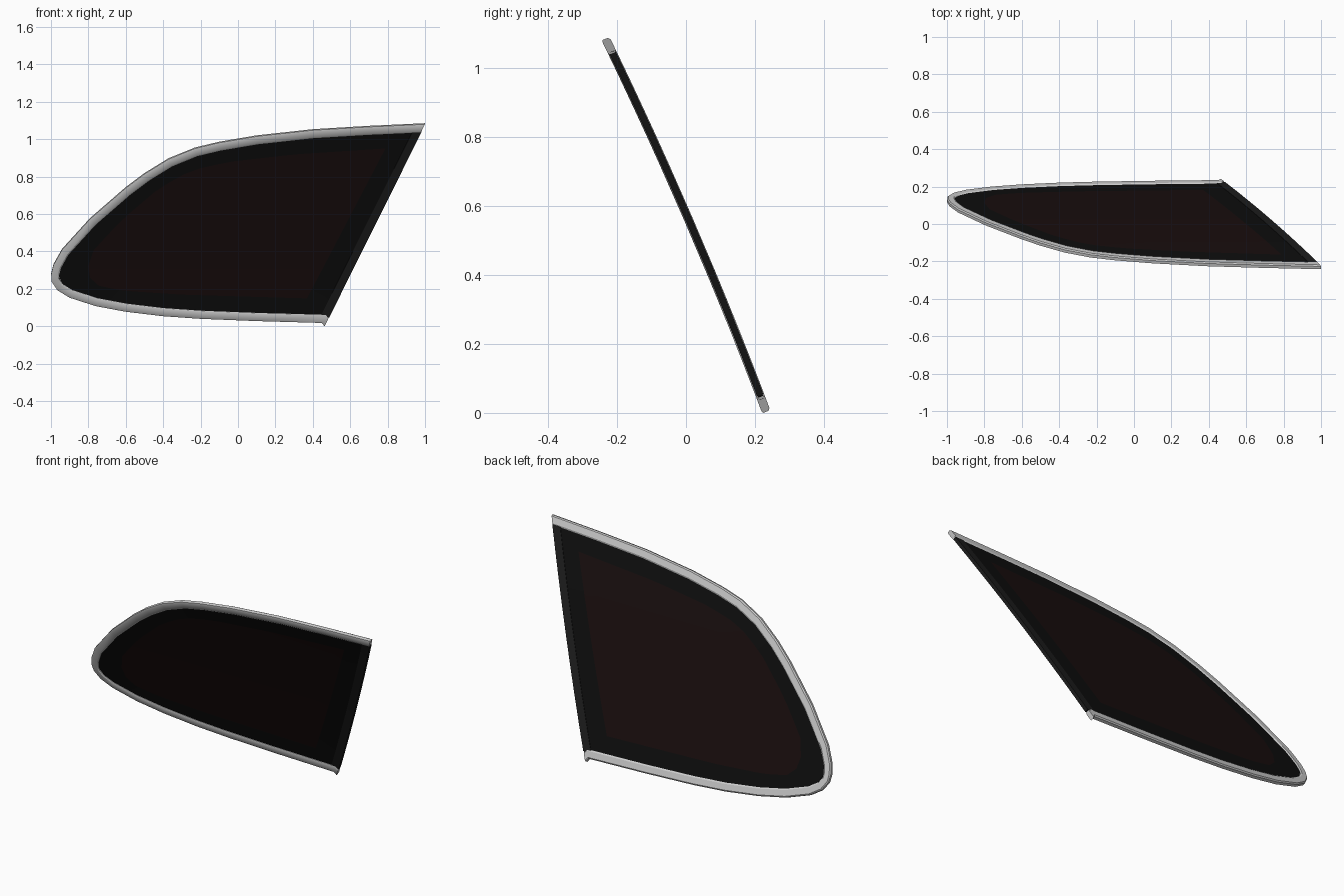
import bpy, bmesh
from mathutils import Vector

if "Cube" in bpy.data.objects:
    bpy.data.objects.remove(bpy.data.objects["Cube"])

NORMAL = Vector((0, 0.93, 0.37))   # outward side of the leaning pane
N, ROWS = 20, 8

# Outline in front view (x, z): lower corner -> rounded tip -> upper corner
OUTER = [(0.463, 0.012), (0.45, 0.03), (0.1, 0.04), (-0.2, 0.052), (-0.4, 0.066), (-0.6, 0.09),
         (-0.76, 0.12), (-0.9, 0.165), (-0.965, 0.205), (-0.995, 0.25), (-0.998, 0.29),
         (-0.985, 0.34), (-0.94, 0.42), (-0.79, 0.585), (-0.6, 0.75), (-0.5, 0.825),
         (-0.37, 0.905), (-0.23, 0.962), (-0.1, 0.993), (0.1, 1.027), (0.4, 1.06), (0.7, 1.078), (1.0, 1.092)]
TIP = 10
# Tinted centre, both runs starting at the tip
CENTRE_LOW = [(-0.80, 0.33), (-0.79, 0.27), (-0.74, 0.225), (-0.6, 0.2), (-0.3, 0.18), (0.37, 0.16)]
CENTRE_UP = [(-0.80, 0.33), (-0.77, 0.42), (-0.62, 0.58), (-0.42, 0.75), (-0.25, 0.845),
             (-0.05, 0.89), (0.3, 0.93), (0.79, 0.962)]


def place(p, depth):
    """Front-view point -> leaning, slightly bowed surface, offset along its normal."""
    t = p[1] / 1.09
    return Vector((p[0], 0.235 - 0.43 * p[1] + 0.06 * t * (1 - t), p[1])) + NORMAL * depth


def inset(path, d):
    pts = [Vector(p) for p in path]
    side = (pts[-1] - pts[0]).normalized()
    out = []
    for i, p in enumerate(pts):
        a, b = pts[max(i - 1, 0)], pts[min(i + 1, len(pts) - 1)]
        t = (b - a).normalized()
        n = Vector((t.y, -t.x))
        if i in (0, 1):
            n = side / side.dot(Vector((0, 1)))
        elif i == len(pts) - 1:
            n = -side / -side.dot(n)
            n = -n if n.y > 0 else n
        out.append(p + n * d)
    return out


def resample(path, n):
    pts = [Vector(p) for p in path]
    acc = [0]
    for a, b in zip(pts, pts[1:]):
        acc.append(acc[-1] + (b - a).length)
    out, k = [], 0
    for i in range(n + 1):
        s = acc[-1] * i / n
        while k < len(pts) - 2 and s > acc[k + 1]:
            k += 1
        out.append(pts[k].lerp(pts[k + 1], (s - acc[k]) / (acc[k + 1] - acc[k])))
    return out


def make(name, bm, colour=None):
    bmesh.ops.remove_doubles(bm, verts=bm.verts, dist=0.0004)
    bmesh.ops.recalc_face_normals(bm, faces=bm.faces)
    me = bpy.data.meshes.new(name)
    bm.to_mesh(me)
    bm.free()
    for p in me.polygons:
        p.use_smooth = True
    me.set_sharp_from_angle(angle=0.5)
    ob = bpy.data.objects.new(name, me)
    bpy.context.collection.objects.link(ob)
    if colour:
        mat = bpy.data.materials.new(name + "_colour")
        mat.diffuse_color = (*colour, 1)
        mat.use_nodes = True
        mat.node_tree.nodes["Principled BSDF"].inputs["Base Color"].default_value = mat.diffuse_color
        me.materials.append(mat)
    return ob


def bridge(bm, rings, closed_rings, closed_path=False):
    """Skin a sequence of equal-length point rows."""
    vs = [[bm.verts.new(p) for p in r] for r in rings]
    m = len(vs[0])
    for i in range(len(vs) if closed_path else len(vs) - 1):
        a, b = vs[i], vs[(i + 1) % len(vs)]
        for j in range(m if closed_rings else m - 1):
            k = (j + 1) % m
            bm.faces.new((a[j], a[k], b[k], b[j]))
    if closed_rings and not closed_path:
        bm.faces.new(vs[0])
        bm.faces.new(vs[-1][::-1])


def boundary(low, up):
    """Closed loop: tip -> low run -> straight rear edge -> up run back."""
    rear = [low[-1].lerp(up[-1], r / ROWS) for r in range(1, ROWS)]
    return low + rear + up[:0:-1]


# Metal trim swept round the curved edge: (inset, depth) section
section = [(0, -0.010), (0, 0.006), (0.006, 0.012), (0.036, 0.012), (0.043, 0.007),
           (0.043, -0.009), (0.036, -0.013), (0.006, -0.013)]
lanes = [[place(p, d) for p in inset(OUTER, i)] for i, d in section]
bm = bmesh.new()
bridge(bm, list(zip(*lanes)), True)
parts = [make("edge_trim", bm)]

# Black border band round the tinted centre
edge = inset(OUTER, 0.036)
g_low = resample(edge[TIP::-1], N)
g_up = resample(edge[TIP:], N)
c_low, c_up = resample(CENTRE_LOW, N), resample(CENTRE_UP, N)
outer, inner = boundary(g_low, g_up), boundary(c_low, c_up)
T = 0.007
bm = bmesh.new()
bridge(bm, [[place(o, T), place(i, T), place(i, -T), place(o, -T)] for o, i in zip(outer, inner)], True, True)
parts.append(make("black_border", bm, (0.004, 0.004, 0.004)))

# Tinted centre, front and back skins
bm = bmesh.new()
for d in (T, -T):
    bridge(bm, [[place(a.lerp(b, r / ROWS), d) for r in range(ROWS + 1)]
                for a, b in zip(c_low, c_up)], False)
bmesh.ops.dissolve_degenerate(bm, edges=bm.edges, dist=0.0001)
parts.append(make("tinted_glass", bm, (0.009, 0.004, 0.004)))

# Dark strip along the straight rear edge
a, b = Vector((0.485, 0.06)), Vector((0.978, 1.05))
bm = bmesh.new()
rings = []
for r in range(ROWS + 1):
    p = a.lerp(b, r / ROWS)
    rings.append([place(p + Vector((x, 0)), d) for x, d in
                  ((-0.045, -0.0095), (-0.045, 0.0095), (0.004, 0.0095), (0.004, -0.0095))])
bridge(bm, rings, True)
parts.append(make("rear_edge_strip", bm, (0.012, 0.012, 0.012)))

# Centre the whole model and stand it on the ground
pts = [v.co for o in parts for v in o.data.vertices]
lo = [min(p[i] for p in pts) for i in range(3)]
hi = [max(p[i] for p in pts) for i in range(3)]
shift = Vector((-(lo[0] + hi[0]) / 2, -(lo[1] + hi[1]) / 2, -lo[2]))
for o in parts:
    for v in o.data.vertices:
        v.co += shift
